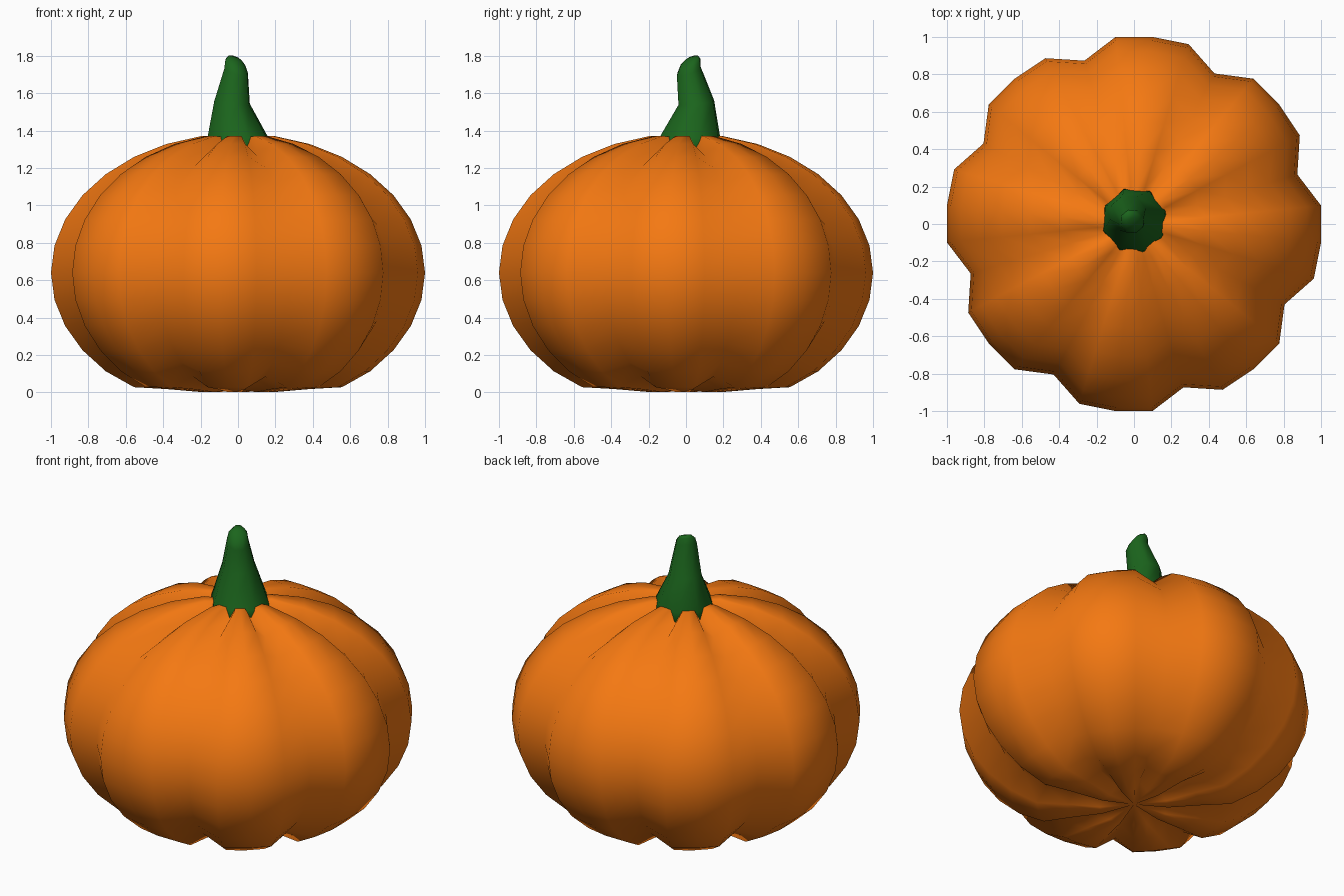
import bpy, bmesh
from math import sin, cos, pi, radians

if "Cube" in bpy.data.objects:
    bpy.data.objects.remove(bpy.data.objects["Cube"])


def lathe(name, rings, bottom, top, color):
    """Skin a stack of equal-length rings, closing each end with a fan to a point."""
    bm = bmesh.new()
    loops = [[bm.verts.new(p) for p in ring] for ring in rings]
    n = len(loops[0])
    for a, b in zip(loops, loops[1:]):
        for i in range(n):
            j = (i + 1) % n
            bm.faces.new((a[i], a[j], b[j], b[i]))
    lo, hi = bm.verts.new(bottom), bm.verts.new(top)
    for i in range(n):
        j = (i + 1) % n
        bm.faces.new((lo, loops[0][j], loops[0][i]))
        bm.faces.new((hi, loops[-1][i], loops[-1][j]))
    for f in bm.faces:
        f.smooth = True
    mesh = bpy.data.meshes.new(name)
    bm.to_mesh(mesh)
    bm.free()
    ob = bpy.data.objects.new(name, mesh)
    bpy.context.collection.objects.link(ob)
    mat = bpy.data.materials.new(name + "_color")
    mat.diffuse_color = color
    mat.use_nodes = True
    mat.node_tree.nodes["Principled BSDF"].inputs["Base Color"].default_value = mat.diffuse_color
    mesh.materials.append(mat)
    return ob


# Pumpkin body: squashed sphere, flattened below, every fourth meridian pulled in
CENTER, RADIUS, HALF_H, GROOVE = 0.64, 1.005, 0.745, 0.908
FLAT = {-5: -0.612, -6: -0.622, -7: -0.638}
body_rings = []
for k in range(-7, 8):
    lat = k * pi / 16
    r, z = RADIUS * cos(lat), FLAT.get(k, HALF_H * sin(lat))
    ring = []
    for i in range(32):
        a = radians(5.625 + 11.25 * i)
        s = GROOVE if i % 4 == 1 else 1.0
        ring.append((s * r * cos(a), s * r * sin(a), CENTER + s * z))
    body_rings.append(ring)
lathe("pumpkin_body", body_rings, (0, 0, 0.02), (0, 0, 1.36), (0.91, 0.19, 0.006, 1))

# Stem: bent, tapering eight-sided stalk with a tilted rounded tip
# each row: x, y, z, radius, tilt
STEM = [(0.005, 0.018, 1.27, 0.182, 0), (0, 0.02, 1.36, 0.172, 0),
        (-0.032, 0.055, 1.55, 0.1, 0.1), (-0.01, 0.014, 1.72, 0.066, 0.3),
        (-0.014, 0.022, 1.76, 0.057, 0.35), (-0.016, 0.03, 1.785, 0.036, 0.35)]
stem_rings = []
for x, y, z, r, tilt in STEM:
    ring = []
    for i in range(8):
        a = radians(18 + 45 * i)
        dx, dy = r * cos(a), r * sin(a)
        ring.append((x + dx, y + dy, z - tilt * (dx - dy)))
    stem_rings.append(ring)
lathe("stem", stem_rings, (0, 0.02, 1.27), (-0.016, 0.03, 1.79), (0.011, 0.13, 0.012, 1))
